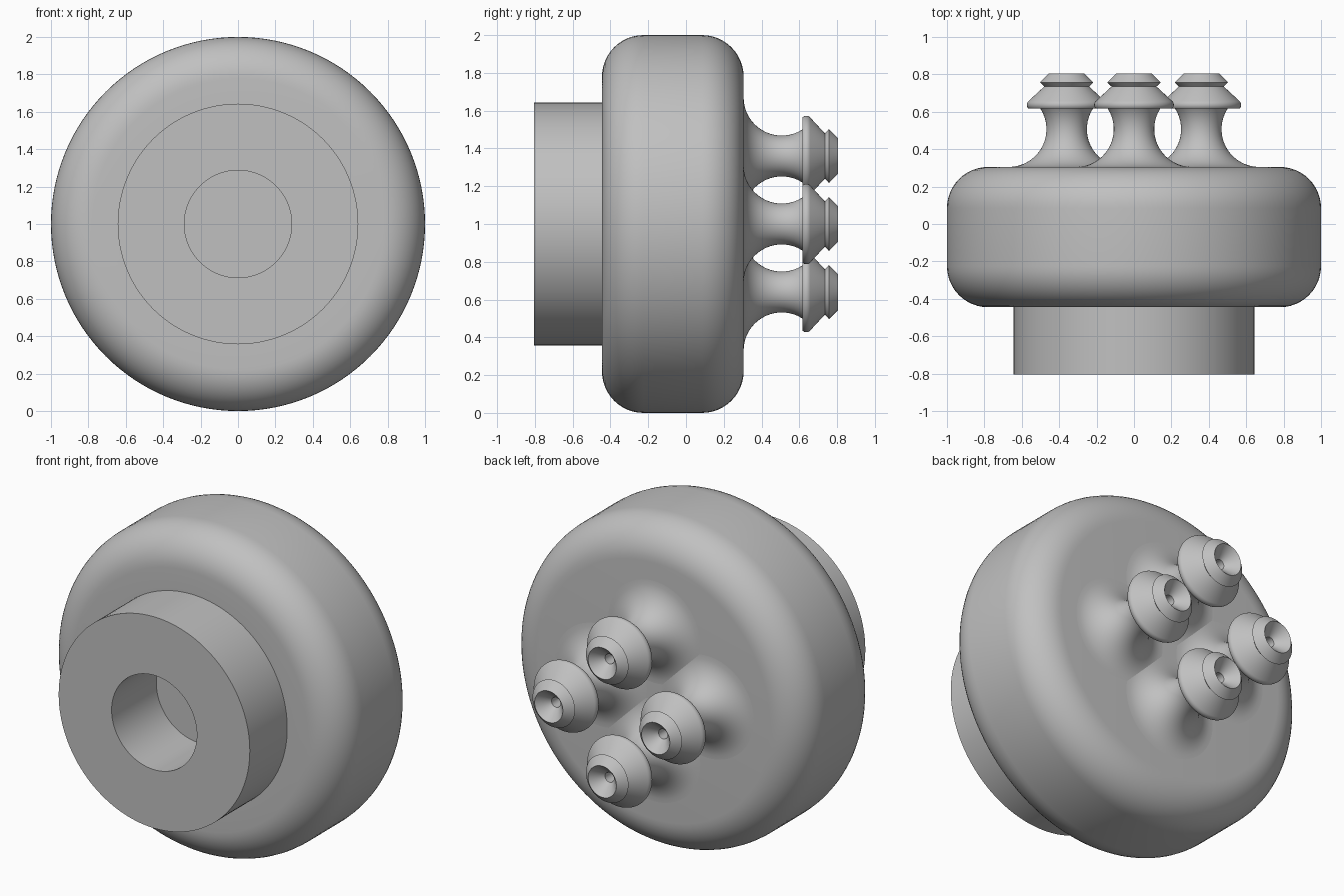
import bpy, bmesh
from math import pi, sin, cos, radians
from mathutils import Vector

cube = bpy.data.objects.get("Cube")
if cube:
    bpy.data.objects.remove(cube, do_unlink=True)

grey = bpy.data.materials.new("mid_grey")
grey.use_nodes = True
colour = (0.53, 0.53, 0.53, 1)
grey.diffuse_color = colour
grey.node_tree.nodes["Principled BSDF"].inputs["Base Color"].default_value = colour


def arc(r, y, radius, start, end, steps=12):
    """Arc points (r, y) about a centre; angles in degrees."""
    angles = [radians(start + (end - start) * i / steps) for i in range(steps + 1)]
    return [(r + radius * cos(a), y + radius * sin(a)) for a in angles]


def lathe(name, profile, x, z, segments):
    """Revolve an (r, y) profile about the y axis."""
    bm = bmesh.new()
    verts = [bm.verts.new((r, y, 0)) for r, y in profile]
    edges = [bm.edges.new(pair) for pair in zip(verts, verts[1:])]
    bmesh.ops.spin(bm, geom=verts + edges, cent=(0, 0, 0), axis=Vector((0, 1, 0)),
                   angle=2 * pi, steps=segments, use_duplicate=False)
    bmesh.ops.remove_doubles(bm, verts=bm.verts, dist=0.0002)
    bmesh.ops.recalc_face_normals(bm, faces=bm.faces)
    mesh = bpy.data.meshes.new(name)
    bm.to_mesh(mesh)
    bm.free()
    mesh.materials.append(grey)
    obj = bpy.data.objects.new(name, mesh)
    obj.location = (x, 0, z)
    bpy.context.collection.objects.link(obj)
    bpy.ops.object.select_all(action="DESELECT")
    obj.select_set(True)
    bpy.context.view_layer.objects.active = obj
    bpy.ops.object.shade_smooth_by_angle(angle=radians(25))
    return obj


# Rounded drum with a front collar and a blind bore
FRONT, BACK, FILLET = -0.445, 0.305, 0.22
body = [(0, -0.375), (0.287, -0.375), (0.287, -0.805), (0.643, -0.805), (0.643, FRONT)]
body += arc(1 - FILLET, FRONT + FILLET, FILLET, -90, 0)
body += arc(1 - FILLET, BACK - FILLET, FILLET, 0, 90)
body += [(0, BACK)]
lathe("drum_body", body, 0, 1, 128)

# Barbed nozzle: flared root, neck, bulge, lip, conical mouth, small hole
nozzle = [(0.31, BACK - 0.01)]
nozzle += arc(0.31, 0.507, 0.202, 270, 140, 18)
nozzle += arc(0.185, 0.637, 0.028, -45, 45, 6)
nozzle += [(0.12, 0.735), (0.143, 0.757), (0.095, 0.805),
           (0.03, 0.735), (0.03, 0.55), (0, 0.55)]

OFFSET = 0.36
for name, dx, dz in (("left", 1, 0), ("right", -1, 0), ("upper", 0, 1), ("lower", 0, -1)):
    lathe(name + "_nozzle", nozzle, dx * OFFSET, 1 + dz * OFFSET, 64)
